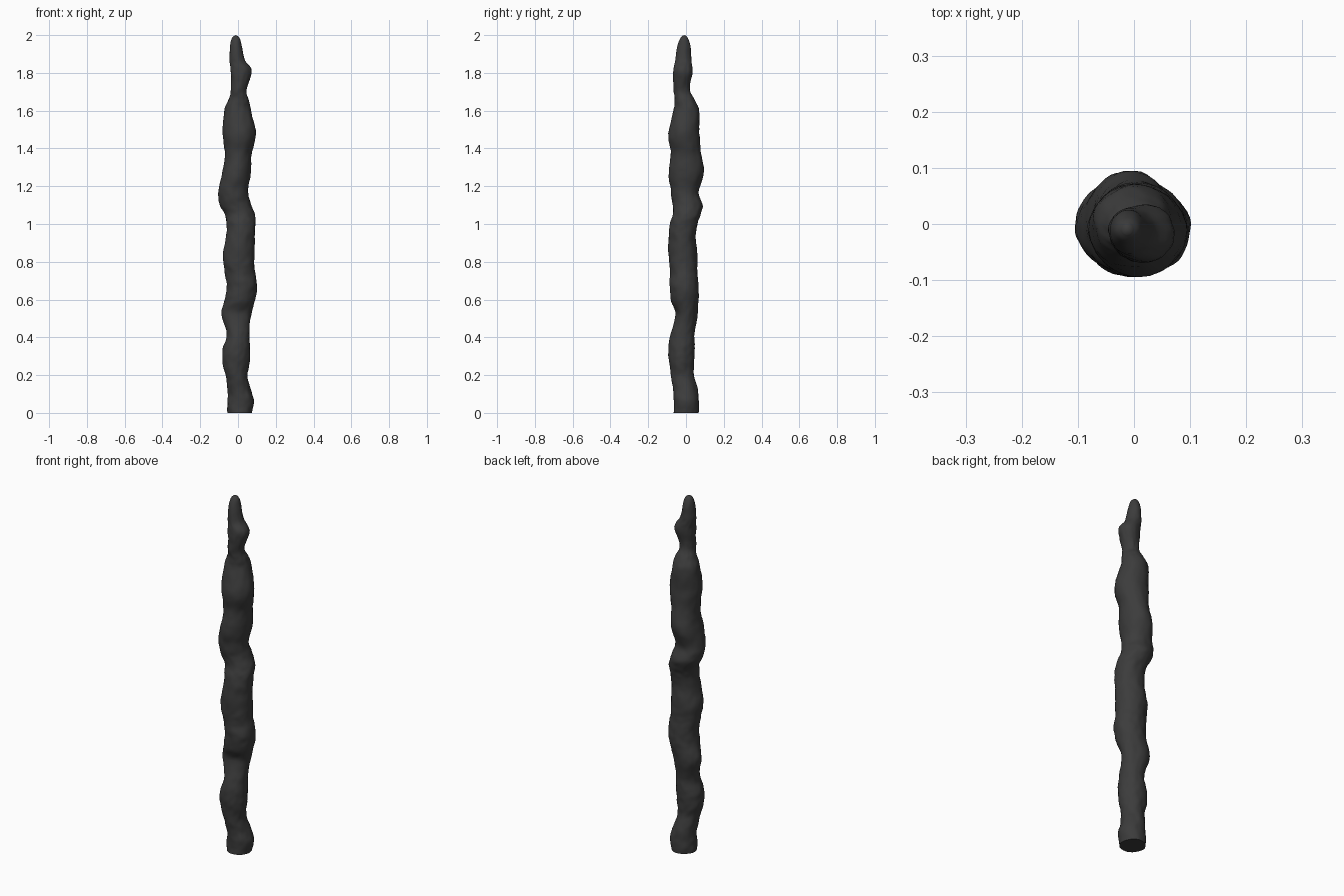
import bpy, bmesh, math
from mathutils import Vector, noise

if "Cube" in bpy.data.objects:
    bpy.data.objects.remove(bpy.data.objects["Cube"])

# Cross-section limits up the spike: z, x min, x max, y min, y max (hundredths)
ROWS = [
    (0, -5.5, 7.5, -6.5, 6.5), (6, -5.5, 8.5, -6.5, 6.8), (13, -5.5, 6.5, -6.8, 6),
    (20, -6.6, 5, -8, 4.2), (27, -8.4, 6, -9, 4.3), (34, -8, 6.6, -9.2, 4.5),
    (42, -6, 6, -8, 4.7), (52, -8.8, 6.8, -5.6, 6), (60, -7, 9.2, -8, 6.6),
    (67, -6, 10, -8.5, 6.8), (75, -7, 9, -8.5, 6), (82, -8, 8.7, -9, 6),
    (92, -6.5, 8.8, -9.2, 5.2), (100, -6, 9.2, -8.5, 6.2), (105, -7, 9, -7, 7.8),
    (110, -9.6, 7, -7, 8.5), (117, -10.4, 5.5, -8, 6.8), (127, -8.5, 6.8, -9, 9.4),
    (137, -7, 7.2, -8, 8), (148, -8, 9.3, -9.3, 7), (160, -7.2, 7, -6.6, 6.8),
    (166, -5, 5.6, -6, 4.5), (171, -3.6, 4.4, -6.6, 2.2), (181, -4, 7.3, -6.8, 3.4),
    (187, -4.5, 3.5, -5.6, 2.9), (194, -4.2, 2, -4.6, 2.4), (198, -3.4, 1.1, -3.2, 1.2),
    (199.6, -2.1, -0.3, -1.9, 0.1),
]
SIDES, STEPS = 48, 6


def spline(a, b, c, d, t):
    """Smooth interpolation from b to c."""
    return b + 0.5 * t * (c - a + t * (2*a - 5*b + 4*c - d + t * (3*(b - c) + d - a)))


# Smooth list of sections
sections = []
last = len(ROWS) - 1
for i in range(last):
    four = [ROWS[min(max(i + k, 0), last)] for k in (-1, 0, 1, 2)]
    for s in range(STEPS):
        sections.append([spline(*col, s / STEPS) / 100 for col in zip(*four)])
sections.append([v / 100 for v in ROWS[-1]])

# Loft the lumpy shaft
bm = bmesh.new()
rings = []
for z, x0, x1, y0, y1 in sections:
    ring = []
    fade = min(1, (2.0 - z) / 0.2)
    for k in range(SIDES):
        a = 2 * math.pi * k / SIDES
        c, s = math.cos(a), math.sin(a)
        p = Vector((c * 0.08, s * 0.08, z))
        bump = 0.004 * noise.noise(p * 17) + 0.0025 * noise.noise(p * 38)
        bump *= fade
        ring.append(bm.verts.new(((x0 + x1) / 2 + c * ((x1 - x0) / 2 + bump),
                                  (y0 + y1) / 2 + s * ((y1 - y0) / 2 + bump), z)))
    rings.append(ring)
for lo, hi in zip(rings, rings[1:]):
    for k in range(SIDES):
        n = (k + 1) % SIDES
        bm.faces.new((lo[k], lo[n], hi[n], hi[k]))

# Flat base and rounded tip
bm.faces.new(rings[0][::-1])
tip = bm.verts.new((-0.012, -0.009, 2.0))
for k in range(SIDES):
    bm.faces.new((rings[-1][k], rings[-1][(k + 1) % SIDES], tip))

mesh = bpy.data.meshes.new("rock_spike")
bm.to_mesh(mesh)
bm.free()
spike = bpy.data.objects.new("rock_spike", mesh)
bpy.context.collection.objects.link(spike)

# Dark stone colour
mat = bpy.data.materials.new("dark_stone")
mat.diffuse_color = (0.045, 0.045, 0.045, 1)
mat.use_nodes = True
mat.node_tree.nodes["Principled BSDF"].inputs["Base Color"].default_value = mat.diffuse_color
mesh.materials.append(mat)

bpy.context.view_layer.objects.active = spike
spike.select_set(True)
bpy.ops.object.shade_smooth_by_angle(angle=math.radians(45))
